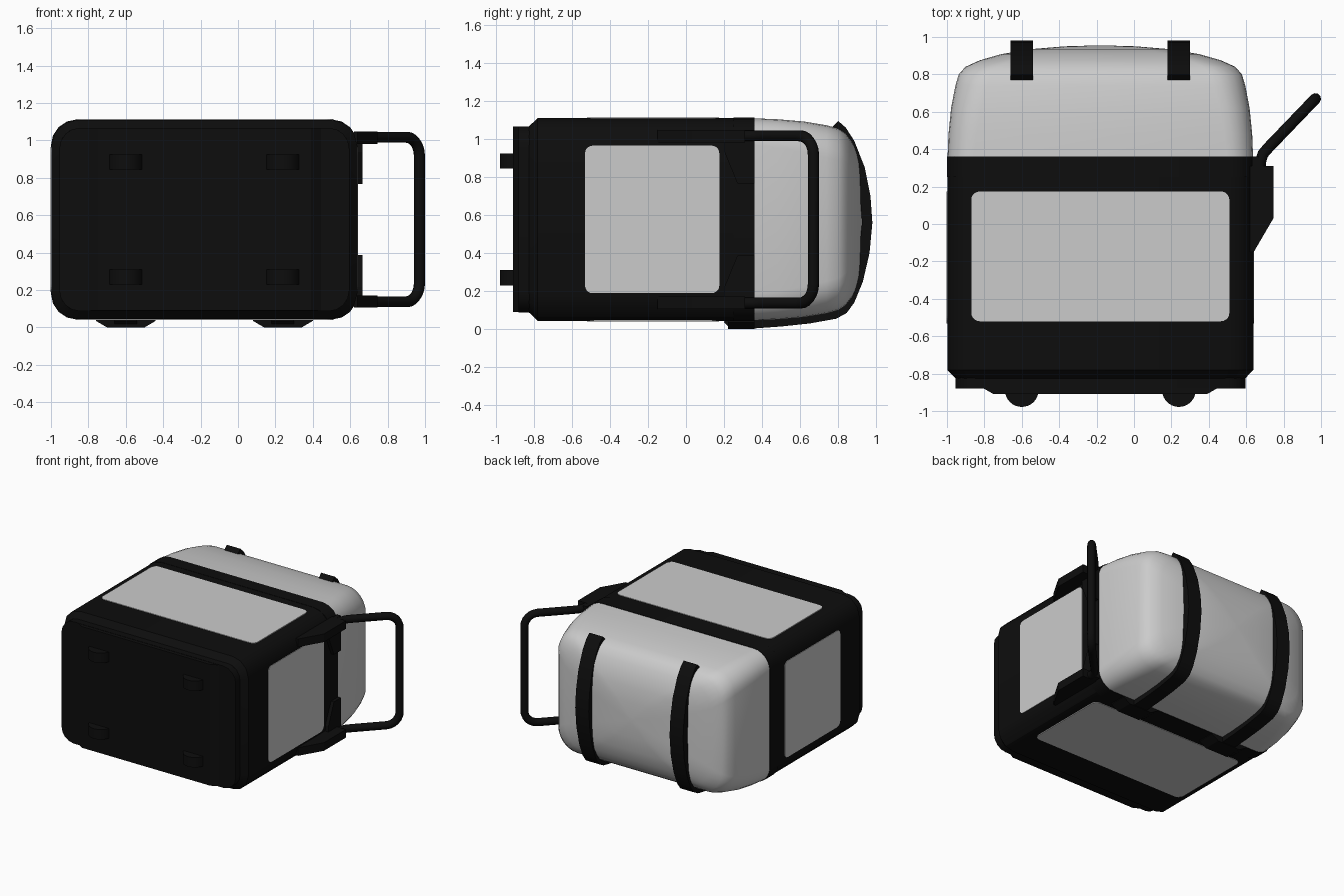
import bpy, bmesh, math
from mathutils import Vector

if "Cube" in bpy.data.objects:
    bpy.data.objects.remove(bpy.data.objects["Cube"])

CX, CZ = -0.18, 0.577          # centre line of the case


def material(name, value):
    m = bpy.data.materials.new(name)
    m.use_nodes = True
    m.diffuse_color = (value, value, value, 1)
    m.node_tree.nodes["Principled BSDF"].inputs["Base Color"].default_value = m.diffuse_color
    return m


BLACK = material("black plastic", 0.004)
GREY = material("light grey", 0.6)


def make(name, bm, mat, smooth=None):
    bmesh.ops.recalc_face_normals(bm, faces=bm.faces)
    me = bpy.data.meshes.new(name)
    bm.to_mesh(me)
    bm.free()
    ob = bpy.data.objects.new(name, me)
    bpy.context.collection.objects.link(ob)
    me.materials.append(mat)
    if smooth:
        bpy.ops.object.select_all(action='DESELECT')
        ob.select_set(True)
        bpy.context.view_layer.objects.active = ob
        bpy.ops.object.shade_smooth_by_angle(angle=math.radians(smooth))
    return ob


def rounded_rect(hw, hh, r, steps):
    pts = []
    for k, (sx, sy) in enumerate([(1, 1), (-1, 1), (-1, -1), (1, -1)]):
        for i in range(steps + 1):
            a = math.pi / 2 * (k + i / steps)
            pts.append((sx * (hw - r) + r * math.cos(a), sy * (hh - r) + r * math.sin(a)))
    return pts


def loft(name, rings, steps, mat, smooth):
    """Rings of (y, half width, half height, corner radius) joined along y."""
    bm = bmesh.new()
    loops = [[bm.verts.new((CX + u, y, CZ + v)) for u, v in rounded_rect(w, h, r, steps)]
             for y, w, h, r in rings]
    n = len(loops[0])
    for a, b in zip(loops, loops[1:]):
        for i in range(n):
            j = (i + 1) % n
            bm.faces.new((a[i], a[j], b[j], b[i]))
    bm.faces.new(loops[0])
    bm.faces.new(loops[-1])
    return make(name, bm, mat, smooth)


def prism(name, pts, axis, lo, hi, mat, smooth=None):
    """Extrude a 2D outline along an axis; the outline uses the other two axes in order."""
    bm = bmesh.new()

    def point(p, d):
        c = list(p)
        c.insert("xyz".index(axis), d)
        return bm.verts.new(c)
    a = [point(p, lo) for p in pts]
    b = [point(p, hi) for p in pts]
    bm.faces.new(a)
    bm.faces.new(b)
    for i in range(len(a)):
        j = (i + 1) % len(a)
        bm.faces.new((a[i], a[j], b[j], b[i]))
    return make(name, bm, mat, smooth)


# Main case, its rim and the front plate
loft("case_body", [(-0.825, 0.775, 0.49, 0.11), (-0.78, 0.818, 0.533, 0.14),
                   (0.25, 0.818, 0.533, 0.14)], 3, BLACK, 30)
loft("rear_rim", [(0.25, 0.82, 0.535, 0.14), (0.36, 0.82, 0.535, 0.14)], 4, BLACK, 30)
loft("front_plate", [(-0.80, 0.775, 0.49, 0.11), (-0.88, 0.775, 0.49, 0.11)], 4, BLACK, 30)
prism("front_pad", [(CX - 0.64, -0.87), (CX - 0.57, -0.91), (CX + 0.57, -0.91), (CX + 0.64, -0.87)],
      'z', 0.09, 1.065, BLACK)

# Domed rear cover
loft("rear_cover", [(0.35, 0.817, 0.532, 0.14), (0.48, 0.812, 0.527, 0.15),
                    (0.62, 0.798, 0.515, 0.16), (0.74, 0.775, 0.495, 0.17),
                    (0.80, 0.757, 0.478, 0.17), (0.84, 0.722, 0.452, 0.17),
                    (0.875, 0.645, 0.405, 0.17), (0.908, 0.53, 0.345, 0.16),
                    (0.935, 0.37, 0.255, 0.13), (0.95, 0.19, 0.14, 0.08),
                    (0.955, 0.02, 0.02, 0.01)], 6, GREY, 50)

# Grey panels on four sides
panel = [(CX + u, -0.173 + v) for u, v in rounded_rect(0.69, 0.347, 0.045, 5)]
side = [(-0.178 + u, CZ + v) for u, v in rounded_rect(0.353, 0.388, 0.04, 5)]
prism("top_panel", panel, 'z', 1.107, 1.114, GREY)
prism("bottom_panel", panel, 'z', 0.04, 0.047, GREY)
prism("left_panel", side, 'x', 0.635, 0.642, GREY)
prism("right_panel", side, 'x', -1.002, -0.995, GREY)

# Straps over the rear cover, with their flared feet and the front lugs
outer = [(0.2, 0.035), (0.24, 0.0), (0.36, 0.004), (0.5, 0.014), (0.65, 0.03), (0.79, 0.055),
         (0.845, 0.085), (0.885, 0.14), (0.93, 0.25), (0.965, 0.4), (0.98, 0.56), (0.97, 0.7),
         (0.94, 0.85), (0.885, 0.99), (0.84, 1.06), (0.80, 1.095)]
inner = [(0.3 + (y - 0.3) * 0.92, CZ + (z - CZ) * 0.92) for y, z in outer]
lug_outline = [(math.cos(k * math.tau / 32) * 0.09, math.sin(k * math.tau / 32) * 0.09)
               for k in range(32)]
for label, x in (("right", -0.6), ("left", 0.24)):
    prism(label + "_strap", outer + inner[::-1], 'x', x - 0.06, x + 0.06, BLACK, 30)
    prism(label + "_strap_foot", [(x - 0.16, 0.05), (x - 0.16, 0.035), (x - 0.1, 0.0),
                                  (x + 0.1, 0.0), (x + 0.16, 0.035), (x + 0.16, 0.05)],
          'y', 0.22, 0.36, BLACK)
    for level, z in (("lower", 0.23), ("upper", 0.845)):
        prism(f"{label}_{level}_lug", [(x + u, -0.888 + v) for u, v in lug_outline],
              'z', z, z + 0.08, BLACK, 30)

# Handle brackets on the left side
wedge = [(0.62, -0.15), (0.64, -0.15), (0.745, 0.03), (0.745, 0.31), (0.62, 0.31)]
for level, s in (("lower", -1), ("upper", 1)):
    lo, hi = sorted((CZ + s * 0.405, CZ + s * 0.47))
    prism(level + "_handle_bracket", wedge, 'z', lo, hi, BLACK)
    prism(level + "_bracket_plate", [(0.2, CZ + s * 0.47), (0.2, CZ + s * 0.36),
                                     (0.27, CZ + s * 0.19), (0.36, CZ + s * 0.19),
                                     (0.36, CZ + s * 0.47)], 'x', 0.63, 0.665, BLACK)

# Bent tube handle, mirrored about the middle height
half = [Vector((0.675, 0.2, 0.44)), Vector((0.675, 0.33, 0.44)),
        Vector((0.69, 0.375, 0.44)), Vector((0.72, 0.41, 0.44))]
along = Vector((0.25, 0.26, 0)).normalized()
end, r = Vector((0.97, 0.67, 0)), 0.1
for k in range(7):
    a = math.pi / 2 * k / 6
    half.append(end - along * (r - r * math.sin(a)) + Vector((0, 0, 0.44 - r + r * math.cos(a))))
path = half + [Vector((p.x, p.y, -p.z)) for p in reversed(half)]
curve = bpy.data.curves.new("carry_handle", 'CURVE')
curve.dimensions = '3D'
curve.bevel_depth = 0.03
curve.bevel_resolution = 3
curve.use_fill_caps = True
spline = curve.splines.new('POLY')
spline.points.add(len(path) - 1)
for sp, p in zip(spline.points, path):
    sp.co = (p.x, p.y, p.z + CZ, 1)
    sp.radius = 1
curve.materials.append(BLACK)
handle = bpy.data.objects.new("carry_handle", curve)
bpy.context.collection.objects.link(handle)
